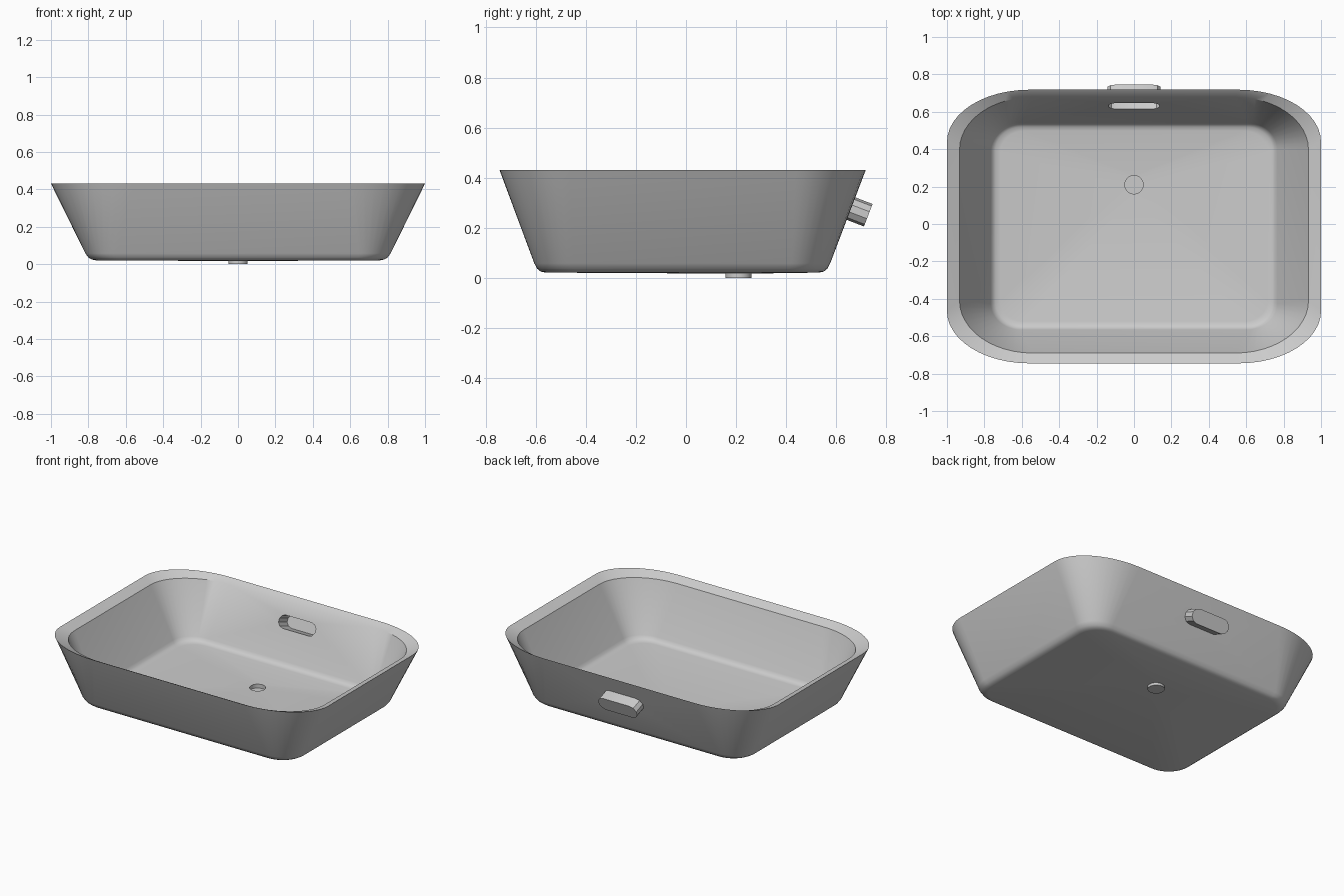
import bpy, bmesh, math
from mathutils import Vector

if "Cube" in bpy.data.objects:
    bpy.data.objects.remove(bpy.data.objects["Cube"])

SEG = 12  # segments per corner


def ring(bm, hx, y0, y1, rx, ry, z):
    """Closed loop: rectangle with elliptical corners."""
    out = []
    corners = [(hx - rx, y1 - ry), (-hx + rx, y1 - ry), (-hx + rx, y0 + ry), (hx - rx, y0 + ry)]
    for q, (cx, cy) in enumerate(corners):
        for i in range(SEG + 1):
            a = math.pi / 2 * (q + i / SEG)
            out.append(bm.verts.new((cx + rx * math.cos(a), cy + ry * math.sin(a), z)))
    return out


def make_object(name, bm):
    bmesh.ops.recalc_face_normals(bm, faces=bm.faces[:])
    me = bpy.data.meshes.new(name)
    bm.to_mesh(me)
    bm.free()
    ob = bpy.data.objects.new(name, me)
    bpy.context.collection.objects.link(ob)
    return ob


def loft(name, loops):
    """Skin consecutive loops and cap both ends."""
    bm = bmesh.new()
    rings = [f(bm) for f in loops]
    for a, b in zip(rings, rings[1:]):
        for i in range(len(a)):
            j = (i + 1) % len(a)
            bm.faces.new((a[i], a[j], b[j], b[i]))
    bm.faces.new(rings[0])
    bm.faces.new(rings[-1])
    return make_object(name, bm)


def slot(name, half_w, r, back0, back1, n=5):
    """Stadium prism along the tilted overflow axis."""
    tilt = math.radians(21)
    axis = Vector((0, math.cos(tilt), -math.sin(tilt)))
    up = Vector((0, -axis.z, axis.y))
    end = Vector((0, 0.728, 0.25))

    def section(back):
        def f(bm):
            vs = []
            for side in (0, 1):
                cx = (half_w - r) * (1 - 2 * side)
                for i in range(n + 1):
                    a = -math.pi / 2 + math.pi * (side + i / n)
                    p = end - axis * back + up * (r * math.sin(a))
                    vs.append(bm.verts.new((cx + r * math.cos(a), p.y, p.z)))
            return vs
        return f
    return loft(name, [section(back0), section(back1)])


# Basin profile: drain stub, underside, outer wall, inward-sloping rim, inner wall, floor, drain well
D = 0.21  # drain centre y


def drain(r, z):
    return (r, D - r, D + r, r * 0.99, r * 0.99, z)


profile = [
    drain(0.052, 0.0), drain(0.052, 0.017),
    (0.762, -0.562, 0.532, 0.14, 0.13, 0.021),
    (0.782, -0.580, 0.550, 0.15, 0.14, 0.025),
    (0.800, -0.594, 0.564, 0.16, 0.15, 0.036),
    (0.816, -0.606, 0.576, 0.17, 0.155, 0.058),
    (1.0, -0.745, 0.718, 0.44, 0.28, 0.431),
    (0.933, -0.69, 0.678, 0.39, 0.28, 0.401),
    (0.766, -0.565, 0.541, 0.16, 0.14, 0.072),
    (0.755, -0.556, 0.532, 0.15, 0.135, 0.056),
    (0.740, -0.543, 0.519, 0.14, 0.125, 0.046),
    (0.715, -0.522, 0.498, 0.13, 0.115, 0.042),
    drain(0.049, 0.03), drain(0.049, 0.004),
]
basin = loft("basin", [lambda bm, p=p: ring(bm, *p) for p in profile])

# Overflow outlet on the back wall, with its slot cut from inside
outlet = slot("overflow_outlet", 0.145, 0.048, 0.0, 0.09)
cutter = slot("overflow_cutter", 0.138, 0.042, 0.006, 0.2)
bpy.context.view_layer.objects.active = basin
for tool, op in ((outlet, 'UNION'), (cutter, 'DIFFERENCE')):
    m = basin.modifiers.new(op, 'BOOLEAN')
    m.operation, m.object, m.solver = op, tool, 'EXACT'
    bpy.ops.object.modifier_apply(modifier=m.name)
    bpy.data.objects.remove(tool)

# Smooth surfaces with crisp rim and openings
bpy.ops.object.select_all(action='DESELECT')
basin.select_set(True)
bpy.ops.object.shade_smooth_by_angle(angle=math.radians(35))
